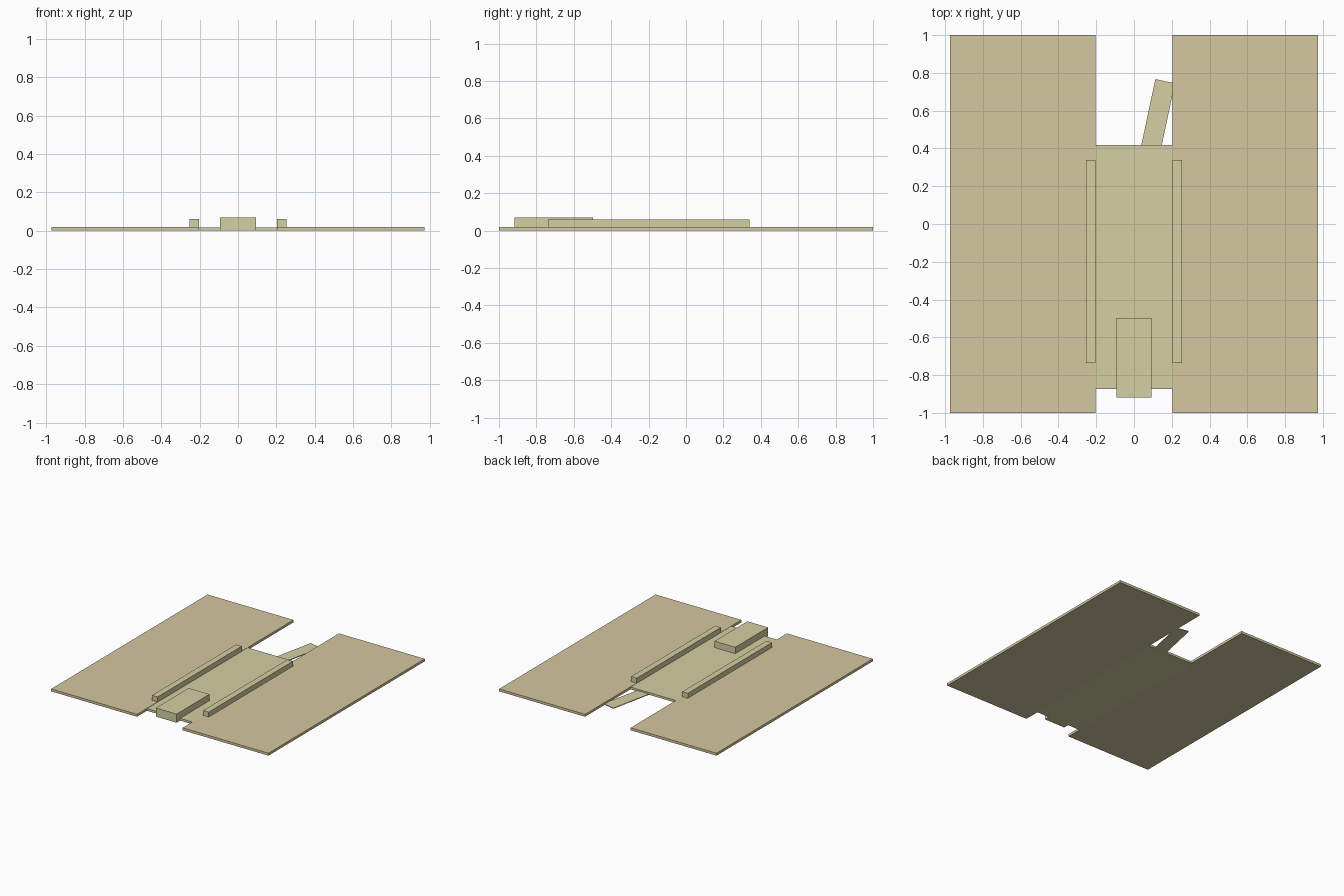
import bpy, math

if "Cube" in bpy.data.objects:
    bpy.data.objects.remove(bpy.data.objects["Cube"])


def material(name, color):
    m = bpy.data.materials.new(name)
    m.diffuse_color = (*color, 1)
    m.use_nodes = True
    m.node_tree.nodes["Principled BSDF"].inputs["Base Color"].default_value = m.diffuse_color
    return m


tan = material("tan", (0.66, 0.58, 0.35))
straw = material("straw", (0.66, 0.63, 0.36))


def box(name, x0, x1, y0, y1, z0, z1, mat, turn=0.0):
    bpy.ops.mesh.primitive_cube_add(size=1)
    o = bpy.context.object
    o.name = name
    o.location = ((x0 + x1) / 2, (y0 + y1) / 2, (z0 + z1) / 2)
    o.scale = (x1 - x0, y1 - y0, z1 - z0)
    o.rotation_euler.z = turn
    o.data.materials.append(mat)
    return o


# Wide side panels and the raised rails along the central strip
for side, label in ((-1, "left"), (1, "right")):
    a, b = sorted((side * 0.204, side * 0.973))
    box(label + "_panel", a, b, -1, 1, 0, 0.02, tan)
    a, b = sorted((side * 0.204, side * 0.254))
    box(label + "_rail", a, b, -0.737, 0.34, 0, 0.06, straw)

# Central strip and the block at its front end
box("center_strip", -0.204, 0.204, -0.873, 0.418, 0, 0.018, straw)
box("front_block", -0.093, 0.093, -0.918, -0.498, 0, 0.07, straw)

# Thin slanted tongue running out from under the strip
ang = math.radians(12)
length, width = 0.42, 0.106
cx = 0.113 + width / 2 * math.cos(ang) - length / 2 * math.sin(ang)
cy = 0.767 - width / 2 * math.sin(ang) - length / 2 * math.cos(ang)
box("slanted_tongue", cx - width / 2, cx + width / 2,
    cy - length / 2, cy + length / 2, 0, 0.006, straw, -ang)
